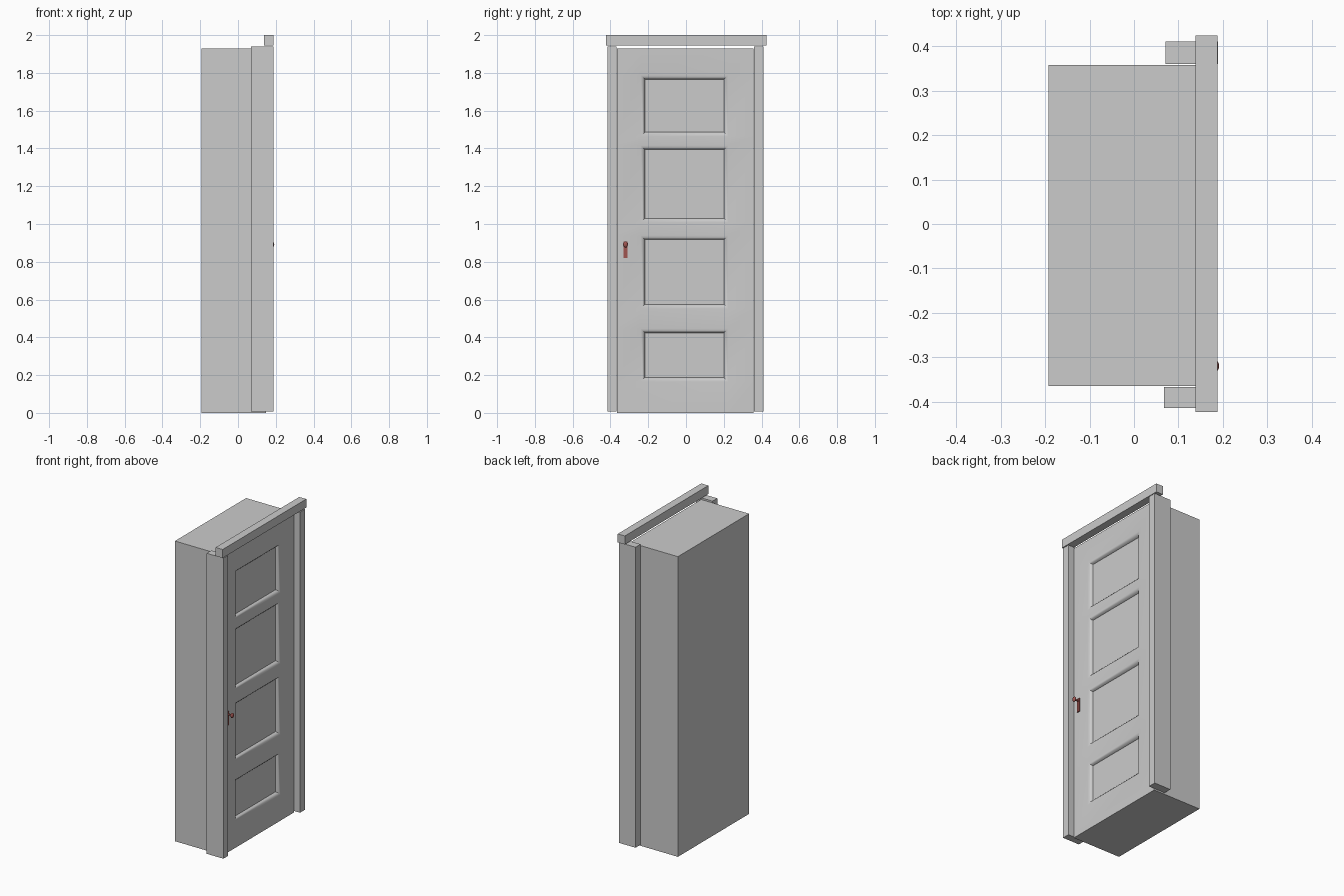
import bpy, bmesh, math
from mathutils import Matrix, Vector

if "Cube" in bpy.data.objects:
    bpy.data.objects.remove(bpy.data.objects["Cube"])


def finish(name, bm, smooth=False):
    bmesh.ops.recalc_face_normals(bm, faces=bm.faces)
    me = bpy.data.meshes.new(name)
    bm.to_mesh(me)
    bm.free()
    ob = bpy.data.objects.new(name, me)
    bpy.context.collection.objects.link(ob)
    if smooth:
        bpy.ops.object.select_all(action='DESELECT')
        ob.select_set(True)
        bpy.context.view_layer.objects.active = ob
        bpy.ops.object.shade_smooth_by_angle(angle=math.radians(40))
    return ob


def box(name, lo, hi):
    lo, hi = Vector(lo), Vector(hi)
    bm = bmesh.new()
    bmesh.ops.create_cube(bm, size=1, matrix=Matrix.Translation((lo + hi) / 2)
                          @ Matrix.Diagonal((*(hi - lo), 1)))
    return finish(name, bm)


# Deep door block: front grid pulled back into a solid, panels inset
BACK, FRONT = -0.193, 0.148
ys = [-0.365, -0.24, 0.223, 0.358]
zs = [0, 0.165, 0.446, 0.552, 0.939, 1.008, 1.416, 1.464, 1.788, 1.93]
bm = bmesh.new()
grid = [[bm.verts.new((FRONT, y, z)) for z in zs] for y in ys]
panels = []
for i in range(len(ys) - 1):
    for j in range(len(zs) - 1):
        f = bm.faces.new((grid[i][j], grid[i + 1][j], grid[i + 1][j + 1], grid[i][j + 1]))
        if i == 1 and j % 2:
            panels.append(f)
bm.normal_update()
rim = [e for e in bm.edges if e.is_boundary]
ext = bmesh.ops.extrude_edge_only(bm, edges=rim)['geom']
for v in ext:
    if isinstance(v, bmesh.types.BMVert):
        v.co.x = BACK
bmesh.ops.contextual_create(bm, geom=[e for e in ext if isinstance(e, bmesh.types.BMEdge)
                                      and e.is_boundary])
# Rounded moulding around each recessed panel
for width, depth in ((0.010, -0.003), (0.008, -0.007), (0.004, -0.012)):
    bm.normal_update()
    bmesh.ops.inset_individual(bm, faces=panels, thickness=width, depth=depth,
                               use_even_offset=True)
finish("door", bm, True)

# Frame posts and lintel
box("left_post", (0.068, -0.415, 0.008), (0.187, -0.367, 1.94))
box("right_post", (0.071, 0.36, 0.008), (0.189, 0.411, 1.94))
box("lintel", (0.138, -0.424, 1.945), (0.188, 0.425, 2.0))

# Handle: plate, stem and round knob
red = bpy.data.materials.new("handle_red")
red.diffuse_color = (0.35, 0.09, 0.08, 1)
red.use_nodes = True
red.node_tree.nodes["Principled BSDF"].inputs["Base Color"].default_value = red.diffuse_color
HY, HZ = -0.32, 0.892
parts = [box("handle_plate", (FRONT - 0.003, HY - 0.010, 0.82), (FRONT + 0.006, HY + 0.010, 0.908))]

bm = bmesh.new()
bmesh.ops.create_cone(bm, cap_ends=True, segments=16, radius1=0.005, radius2=0.005, depth=0.034,
                      matrix=Matrix.Translation((FRONT + 0.019, HY, HZ))
                      @ Matrix.Rotation(math.pi / 2, 4, 'Y'))
parts.append(finish("handle_stem", bm, True))

bm = bmesh.new()
bmesh.ops.create_uvsphere(bm, u_segments=16, v_segments=10, radius=1,
                          matrix=Matrix.Translation((0.183, HY, HZ))
                          @ Matrix.Diagonal((0.009, 0.013, 0.016, 1)))
parts.append(finish("handle_knob", bm, True))
for p in parts:
    p.data.materials.append(red)
